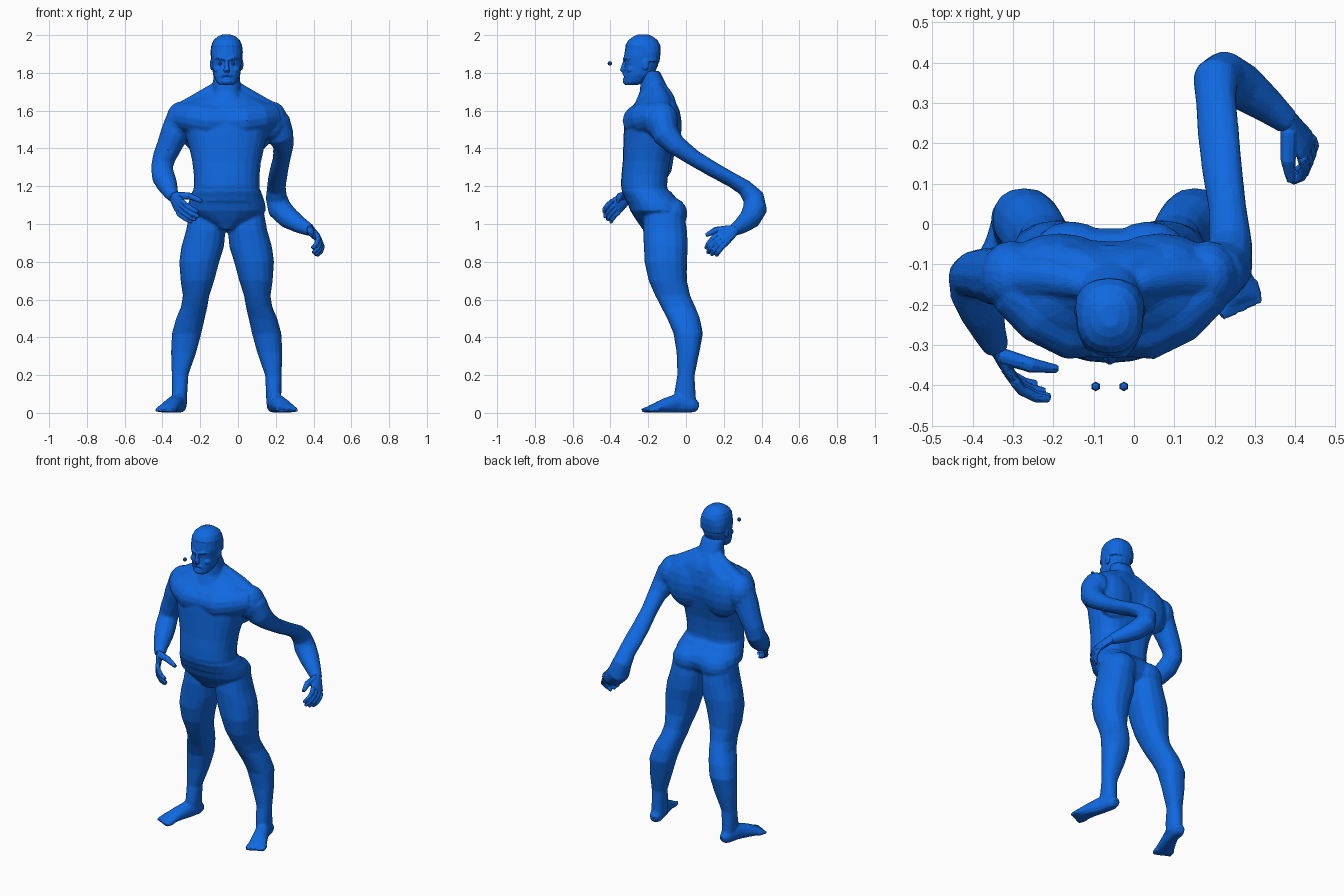
import bpy, bmesh
from math import sin, cos, pi, copysign
from mathutils import Vector

cube = bpy.data.objects.get("Cube")
if cube:
    bpy.data.objects.remove(cube)

UNIT = 0.01      # all sizes below are in hundredths
AXIS = -6        # x of the body's centre line

blue = bpy.data.materials.new("bright_blue")
blue.use_nodes = True
colour = (0.005, 0.14, 0.75, 1)
blue.diffuse_color = colour
blue.node_tree.nodes["Principled BSDF"].inputs["Base Color"].default_value = colour


def make_object(name, bm):
    bmesh.ops.recalc_face_normals(bm, faces=bm.faces)
    mesh = bpy.data.meshes.new(name)
    bm.to_mesh(mesh)
    bm.free()
    mesh.materials.append(blue)
    obj = bpy.data.objects.new(name, mesh)
    bpy.context.collection.objects.link(obj)
    return obj


def fuse(name, parts, voxel, softness, keep):
    """Melt overlapping parts into one continuous skin, then facet it."""
    bm = bmesh.new()
    for part in parts:
        bm.from_mesh(part.data)
        bpy.data.objects.remove(part)
    obj = make_object(name, bm)
    remesh = obj.modifiers.new("fuse", "REMESH")
    remesh.mode = "VOXEL"
    remesh.voxel_size = voxel
    smooth = obj.modifiers.new("soften", "SMOOTH")
    smooth.factor = 0.5
    smooth.iterations = softness
    facets = obj.modifiers.new("facets", "DECIMATE")
    facets.ratio = keep


def skin(name, rings):
    """Bridge a list of point rings and cap both ends."""
    bm = bmesh.new()
    loops = [[bm.verts.new(Vector(p) * UNIT) for p in ring] for ring in rings]
    n = len(loops[0])
    for low, high in zip(loops, loops[1:]):
        for i in range(n):
            j = (i + 1) % n
            bm.faces.new((low[i], low[j], high[j], high[i]))
    bm.faces.new(loops[0])
    bm.faces.new(loops[-1])
    return make_object(name, bm)


def stack(name, rows, side=1, power=2.3, groove=0, n=20):
    """Horizontal sections: height, offset from centre line, half width, front y, back y."""
    def bend(v):
        return copysign(abs(v) ** (2 / power), v)
    rings = []
    for z, offset, w, front, back in rows:
        ring = []
        for i in range(n):
            a = 2 * pi * i / n
            dent = groove * max(0, sin(a)) ** 16
            ring.append((AXIS - side * (offset + w * bend(cos(a))),
                         (front + back) / 2 + (back - front) / 2 * bend(sin(a)) - dent, z))
        rings.append(ring)
    return skin(name, rings)


def tube(name, rows, n=12, floor=False):
    """Elliptical sections square to a path: x, y, z, half width, optional half height."""
    pts = [Vector(r[:3]) for r in rows]
    across = None
    rings = []
    for i, row in enumerate(rows):
        along = (pts[min(i + 1, len(pts) - 1)] - pts[max(i - 1, 0)]).normalized()
        if across is None:
            up = Vector((0, 0, 1)) if abs(along.z) < 0.9 else Vector((0, 1, 0))
            across = along.cross(up)
        across = (across - along * across.dot(along)).normalized()
        other = across.cross(along)
        ring = []
        for k in range(n):
            a = 2 * pi * k / n
            p = pts[i] + across * row[3] * cos(a) + other * row[-1] * sin(a)
            if floor:
                p.z = max(p.z, 0.2)
            ring.append(p)
        rings.append(ring)
    return skin(name, rings)


def ball(name, centre, radii, segments=14, rings=9):
    bm = bmesh.new()
    bmesh.ops.create_uvsphere(bm, u_segments=segments, v_segments=rings, radius=1)
    for v in bm.verts:
        v.co = Vector([c + r * p for c, r, p in zip(centre, radii, v.co)]) * UNIT
    return make_object(name, bm)


# Trunk with a spine groove, pelvis in briefs, neck
body = [
    stack("torso", [(112, 0, 18, -32, -7), (120, 0, 17.4, -34.5, -8.5), (126, 0, 17.4, -34.2, -8),
                    (133, 0, 18.2, -33.5, -7), (140, 0, 19.8, -33.3, -5), (148, 0, 21.8, -33, -3),
                    (155, 0, 23.5, -32.5, -2.3), (161, 0, 23.5, -30, -3), (165, 0, 20, -26, -4),
                    (167.5, 0, 15, -23, -5), (170, 0, 10.5, -22, -6.5), (173, 0, 7, -21, -9)],
          groove=2, n=24),
    stack("briefs", [(97, 0, 4.5, -23, -7), (100, 0, 9, -25, -3), (103, 0, 15, -27, -0.5),
                     (107, 0, 20.8, -29.5, 0.5), (111, 0, 20.4, -31, -1), (115, 0, 19, -33, -5),
                     (117.5, 0, 18.2, -34.2, -7)], groove=1.5, n=24),
    stack("neck", [(164, 0, 10, -27, -5), (170, 0, 7.5, -24.5, -8.5), (176, 0, 7.2, -24, -11.5),
                   (181, 0, 6.8, -24.5, -14)])]

# Head, cropped hair and face
head = [
    stack("skull", [(173.5, 0, 3.5, -32, -26), (175, 0, 5.4, -32.6, -22), (179, 0, 7.2, -32.6, -17),
                    (184, 0, 7.9, -32, -14.8), (189, 0, 8.4, -32.8, -13.8), (194, 0, 8.1, -32, -13.8),
                    (198, 0, 5.5, -28, -17)]),
    stack("hair", [(186, 0, 8.2, -25, -14), (191, 0, 8.6, -28, -13.4), (194.5, 0, 8.2, -32.2, -13.5),
                   (197.3, 0, 7, -30.5, -15), (199.2, 0, 4.8, -28, -17.5), (200.3, 0, 2.2, -25.5, -20)]),
    tube("nose", [(AXIS, -31.8, 188, 0.9), (AXIS, -32.8, 184.5, 1.1), (AXIS, -33.4, 181.7, 1.7),
                  (AXIS, -31.5, 180.3, 1.5)], n=8),
    tube("moustache", [(AXIS - 4, -30.6, 177, 0.7), (AXIS - 2, -32.3, 179, 0.9), (AXIS, -32.8, 179.3, 0.9),
                       (AXIS + 2, -32.3, 179, 0.9), (AXIS + 4, -30.6, 177, 0.7)], n=6),
    tube("lower_lip", [(AXIS - 2.2, -32, 177, 0.5), (AXIS, -32.7, 176.8, 0.8),
                       (AXIS + 2.2, -32, 177, 0.5)], n=6),
    ball("chin", (AXIS, -31.2, 175.4), (3.2, 2.4, 1.8), 10, 6)]

for side, label in ((1, "right"), (-1, "left")):
    def x(offset):
        return AXIS - side * offset

    # Face pairs; the pupils float ahead of the face
    head += [tube("brow", [(x(0.8), -32.6, 187, 0.9), (x(3.5), -32.2, 188, 1.1),
                           (x(6.3), -29, 187.8, 0.9)], n=6),
             ball("cheek", (x(4.5), -29, 181.8), (2.6, 2.6, 2), 8, 6),
             ball("ear", (x(8), -21.5, 184.5), (0.9, 1.9, 3.2), 8, 6)]
    ball(label + "_pupil", (x(3.5), -40.3, 185), (1.2, 1.2, 1.2), 6, 4)

    # Torso and shoulder muscles
    body += [tube("chest", [(x(-2), -23, 154.5, 9.5, 8), (x(9), -23, 154.5, 10.8, 9.5),
                            (x(17), -19.5, 156, 10, 9), (x(25), -15, 157, 7, 7)], n=16),
             ball("shoulder_blade", (x(12.5), -9.5, 152), (13, 7.3, 15)),
             ball("shoulder", (x(24.3), -13, 154.5), (8, 9, 10.3)),
             tube("neck_muscle", [(x(4), -16.5, 174, 2.5), (x(8), -14.5, 169.5, 4.3),
                                  (x(15), -13, 164, 5.5), (x(23), -13, 159.5, 5.5)]),
             ball("buttock", (x(9.5), -7.5, 105.5), (10, 8.3, 8.5))]

    # Leg
    body += [stack("leg", [(106, 10.5, 9.3, -22, -1), (97, 11, 10.4, -22.8, 0.5),
                           (88, 12.7, 11.3, -22.3, 1), (80, 14.5, 10.6, -22, 0.5),
                           (70, 15.5, 8.9, -19.8, 0.5), (62, 16.2, 7, -16.3, 2.3),
                           (56, 17.2, 7, -13.2, 5), (50, 19.2, 7.6, -10, 7.4), (42, 21.2, 7.8, -6.6, 9),
                           (32, 22.8, 6.7, -5, 7.1), (20, 24.7, 4.4, -4.6, 4.6),
                           (11, 24.9, 4.1, -6.2, 5), (4, 24.9, 3.9, -6, 5.5)], side, 2.3, n=16),
             ball("kneecap", (x(16.3), -11.5, 61), (4, 3.2, 5.5), 10, 7)]

    # Foot and toes, turned outwards
    body.append(tube("foot", [(x(24.3), 6.5, 3, 2.4, 2.4), (x(24.8), 3.5, 4, 3.9, 4.3),
                              (x(26.6), -4.5, 5, 4.2, 5.3), (x(29.2), -11, 3.8, 4.8, 4.1),
                              (x(31.3), -16.5, 2.4, 5.6, 2.7), (x(32.3), -19, 1.9, 5.5, 2)], floor=True))
    for i in range(5):
        px, py, r = 28 + i * 2.1, -19.8 + i * 0.9, 1.7 - i * 0.1
        body.append(tube("toe", [(x(px - 0.7), py + 2, 1.8, r), (x(px + 0.2), py - 1.5, 1.7, r),
                                 (x(px + 0.8), py - 3.7, 1.2, r * 0.7)], n=6, floor=True))


def hand(label, wrist, forward, curl, turn, thumb_tip):
    """Palm, four curled fingers and a thumb reaching to a given point."""
    wrist, thumb_tip = Vector(wrist), Vector(thumb_tip)
    forward, curl = Vector(forward).normalized(), Vector(curl).normalized()
    spread = forward.cross(curl).normalized() * turn
    rings = []
    for reach, half, thick in ((-1, 3, 2.7), (3, 4, 2.3), (7, 4.9, 2), (9.5, 4.6, 1.5)):
        rings.append([wrist + forward * reach + spread * half * cos(k * pi / 5)
                      + curl * thick * sin(k * pi / 5) for k in range(10)])
    parts = [skin("palm", rings)]
    for i in range(4):
        base = wrist + forward * 8.5 + spread * (3.6 - i * 2.4)
        size = (1, 1.12, 1.05, 0.9)[i]
        path = [base, base + (forward * 3 + curl) * size, base + (forward * 5 + curl * 4) * size,
                base + (forward * 5 + curl * 7.5) * size]
        parts.append(tube("finger", [(*p, r) for p, r in zip(path, (1.4, 1.4, 1.3, 1))], n=8))
    root = wrist + forward + spread * 2
    middle = root.lerp(thumb_tip, 0.5) + spread * 1.5
    parts.append(tube("thumb", [(*root, 2.1), (*middle, 1.9), (*thumb_tip, 1.1)], n=8))
    fuse(label + "_hand", parts, 0.004, 2, 0.12)


# Right arm, bent with the hand near the hip
body.append(tube("right_arm", [(-29, -13, 160, 5), (-31, -13, 154, 7.8), (-34, -13, 147, 7.4),
                               (-36.5, -12.5, 141, 6.7), (-39.2, -12.5, 135, 6.1),
                               (-40.3, -13, 130, 5.9), (-39.5, -17, 125, 6.2), (-37.6, -22, 121, 5.6),
                               (-35.8, -27, 117, 4.2), (-34, -31, 114, 3.2)]))
hand("right", (-34, -31, 114), (4, -8, -6), (9, -1, -4), 1, (-19, -36, 112))

# Left arm, swung far back and bent round at the elbow
body.append(tube("left_arm", [(17, -13, 160, 5), (20, -12.5, 154, 7.8), (22.5, -10.5, 147, 7.2),
                              (24, -5, 141.5, 5.5), (23.2, 4, 135, 4.4, 4.8), (21.8, 14, 129, 4, 5.2),
                              (20.8, 24, 123.5, 3.7, 5.4), (20.3, 31, 119.3, 4.2, 5.2),
                              (20.3, 35.8, 114, 5.8), (22, 36.6, 108, 6.5), (27, 34, 103, 5.9),
                              (33, 29.5, 99.3, 4.5), (38.5, 25, 96.5, 3.2)]))
hand("left", (38.5, 25, 96.5), (5, -7, -5), (-6, -3, -6), -1, (39, 10.5, 94))

fuse("body", body, 0.007, 8, 0.12)
fuse("head", head, 0.004, 2, 0.12)
